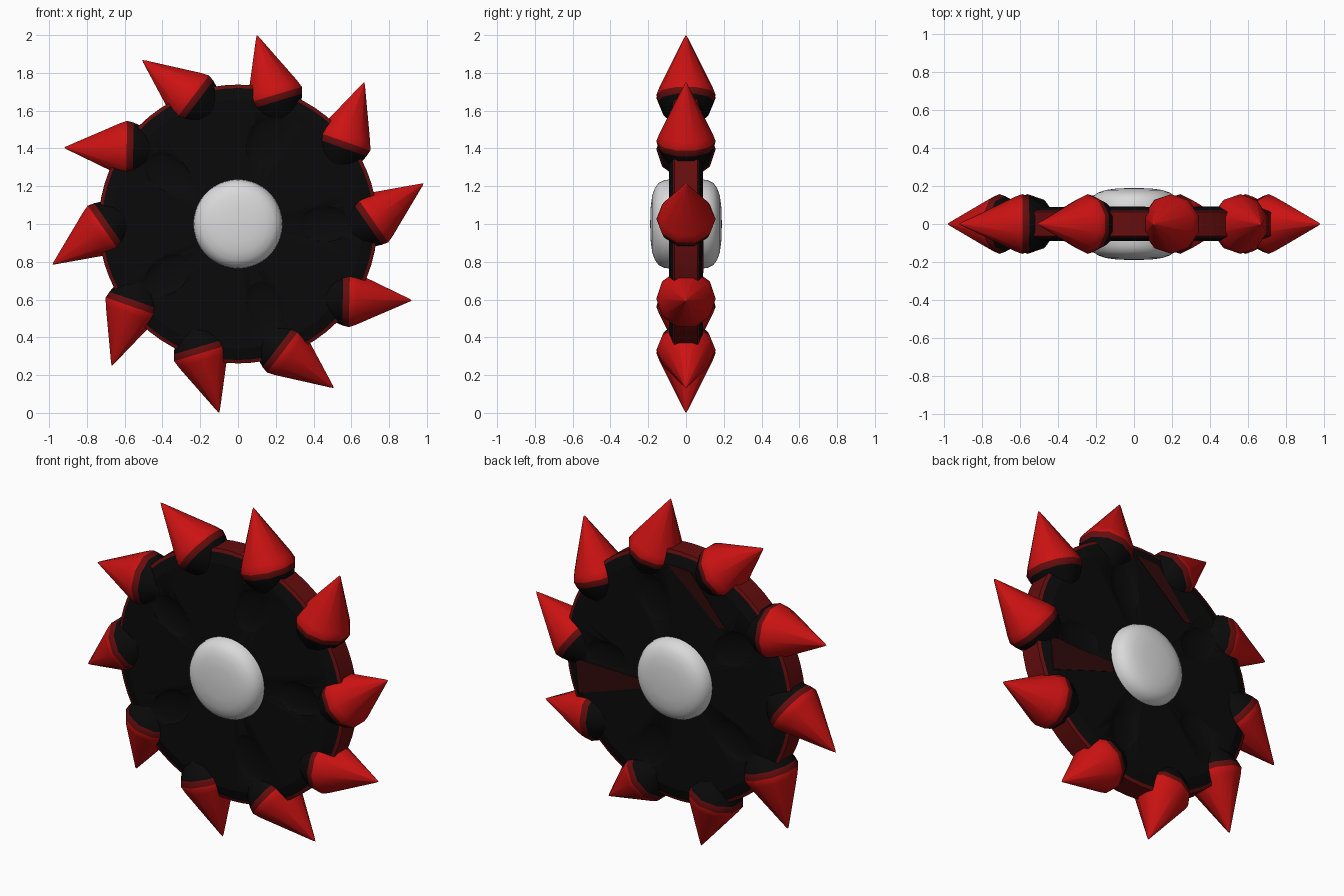
import bpy, bmesh, math
from mathutils import Matrix, Vector

if "Cube" in bpy.data.objects:
    bpy.data.objects.remove(bpy.data.objects["Cube"])

def material(name, rgb):
    m = bpy.data.materials.new(name)
    m.diffuse_color = (*rgb, 1)
    m.use_nodes = True
    m.node_tree.nodes["Principled BSDF"].inputs["Base Color"].default_value = m.diffuse_color
    return m

BLACK = material("black", (0.003, 0.003, 0.003))
RED = material("bright red", (0.6, 0.006, 0.006))
DARK = material("dark red", (0.13, 0.004, 0.004))
MAROON = material("maroon", (0.03, 0.003, 0.003))
WHITE = material("pale grey", (0.7, 0.7, 0.7))
CENTRE = Vector((0, 0, 1))

def finish(name, bm, mats, angle=30):
    bmesh.ops.recalc_face_normals(bm, faces=bm.faces)
    me = bpy.data.meshes.new(name)
    bm.to_mesh(me)
    bm.free()
    ob = bpy.data.objects.new(name, me)
    bpy.context.collection.objects.link(ob)
    for m in mats:
        me.materials.append(m)
    bpy.ops.object.select_all(action='DESELECT')
    ob.select_set(True)
    bpy.context.view_layer.objects.active = ob
    bpy.ops.object.shade_smooth_by_angle(angle=math.radians(angle))
    return ob

def lathe(profile, sides, origin, axis, bands):
    """Spin (distance, radius) points around an axis; bands = material per strip."""
    bm = bmesh.new()
    rot = axis.to_track_quat('Z', 'Y')
    rings = []
    for d, r in profile:
        n = 1 if r == 0 else sides
        rings.append([bm.verts.new(origin + rot @ Vector(
            (r * math.cos(2 * math.pi * i / sides), r * math.sin(2 * math.pi * i / sides), d)))
            for i in range(n)])
    for k, (a, b) in enumerate(zip(rings, rings[1:])):
        for i in range(sides):
            j = (i + 1) % sides
            loop = [a[i % len(a)], a[j % len(a)], b[j % len(b)], b[i % len(b)]]
            f = bm.faces.new(list(dict.fromkeys(loop)))
            f.material_index = bands[k]
    return bm

Y = Vector((0, 1, 0))

# disc: black faces, dark red rim
half = [(0.09, 0), (0.09, 0.66), (0.07, 0.72), (0.062, 0.738)]
prof = [(-d, r) for d, r in half] + half[::-1]
disc = finish("disc", lathe(prof, 64, CENTRE, Y, [0, 0, 1, 1, 1, 0, 0]), [BLACK, DARK], 15)

# shallow oval dents on both faces
bm = bmesh.new()
for k in range(5):
    a = math.radians(72 * k)
    for side in (-1, 1):
        mat = (Matrix.Translation(CENTRE) @ Matrix.Rotation(-a, 4, 'Y')
               @ Matrix.Translation((0.46, side * 0.1, 0)) @ Matrix.Diagonal((0.145, 0.03, 0.1, 1)))
        bmesh.ops.create_uvsphere(bm, u_segments=24, v_segments=12, radius=1, matrix=mat)
cutter = finish("dent_cutter", bm, [BLACK])
cutter.hide_render = True
mod = disc.modifiers.new("dents", 'BOOLEAN')
mod.operation = 'DIFFERENCE'
mod.object = cutter
mod.solver = 'EXACT'
bpy.ops.object.select_all(action='DESELECT')
disc.select_set(True)
bpy.context.view_layer.objects.active = disc
bpy.ops.object.modifier_apply(modifier=mod.name)
bpy.data.objects.remove(cutter)

# hub: rounded cap through the middle
half = [(0.19, 0), (0.187, 0.09), (0.179, 0.15), (0.165, 0.19), (0.145, 0.217), (0.115, 0.232), (0.08, 0.237)]
prof = [(-d, r) for d, r in half] + half[::-1]
finish("hub", lathe(prof, 64, CENTRE, Y, [0] * 13), [WHITE], 40)

# ten leaning spikes with dark roots
for k in range(10):
    a = math.radians(12.3 + 36 * k)
    def place(u, v):
        return CENTRE + Vector((u * math.cos(a) - v * math.sin(a), 0, u * math.sin(a) + v * math.cos(a)))
    tip, base = place(1.005, 0), place(0.69, -0.13)
    axis = tip - base
    length = axis.length
    prof = [(-0.15, 0), (-0.13, 0.085), (-0.055, 0.135), (-0.025, 0.148), (0.01, 0.157),
            (0.05, 0.142), (length - 0.012, 0.008), (length, 0)]
    finish(f"spike_{k + 1}", lathe(prof, 10, base, axis.normalized(), [0, 0, 0, 1, 2, 2, 2]),
           [BLACK, DARK, RED], 40)

# maroon streaks on the back face
streaks = [[(0.66, -0.06), (0.64, -0.26), (0.22, -0.12), (0.24, -0.07)],
           [(0.06, 0.66), (-0.09, 0.655), (-0.32, 0.38), (-0.28, 0.37)]]
for n, pts in enumerate(streaks):
    bm = bmesh.new()
    low = [bm.verts.new((x, 0.086, 1 + z)) for x, z in pts]
    top = [bm.verts.new((x, 0.093, 1 + z)) for x, z in pts]
    bm.faces.new(low)
    bm.faces.new(top)
    for i in range(4):
        j = (i + 1) % 4
        bm.faces.new((low[i], low[j], top[j], top[i]))
    finish(f"back_streak_{n + 1}", bm, [MAROON])
